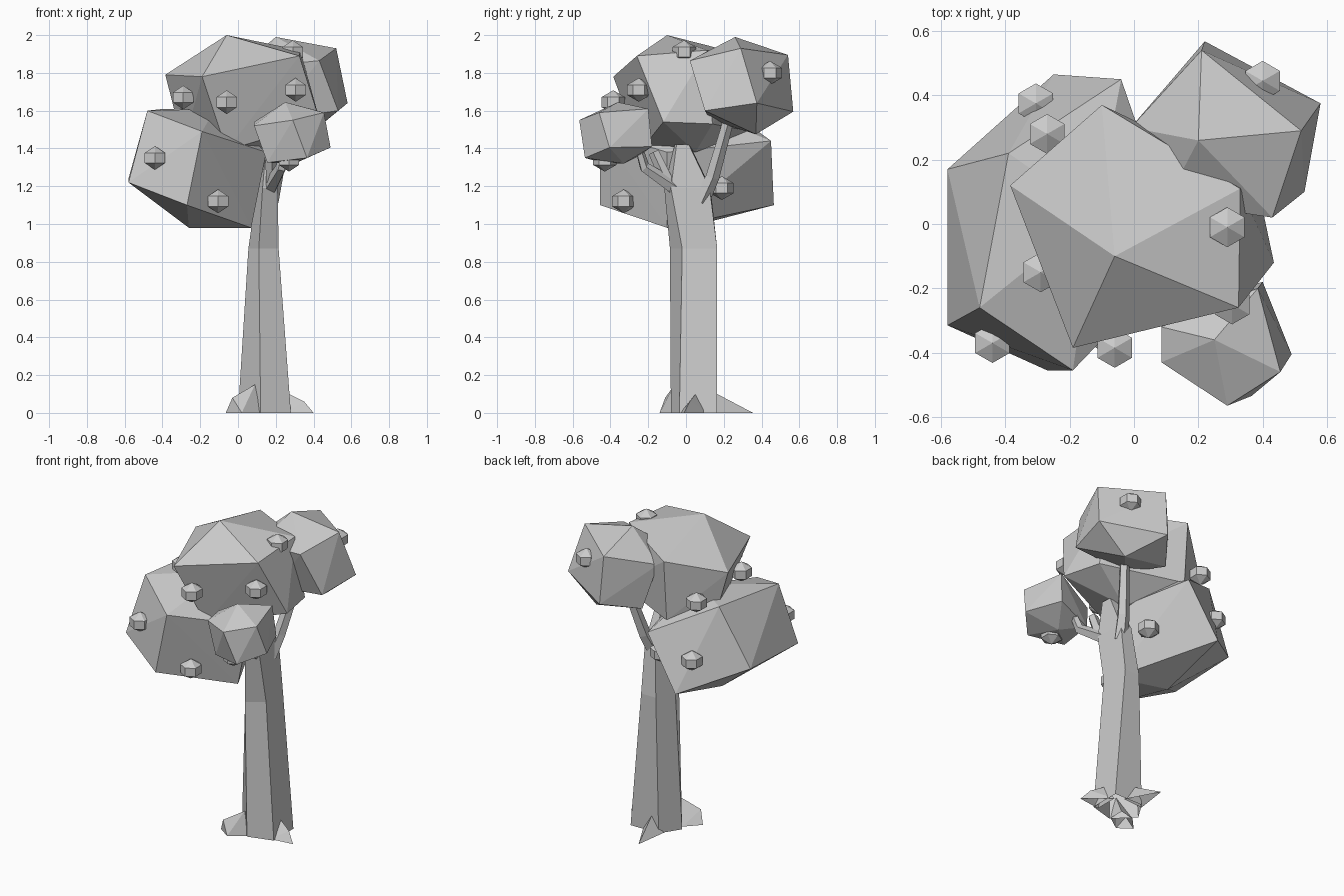
import bpy, bmesh
from math import cos, sin, tau
from mathutils import Vector


def finish(name, bm):
    bmesh.ops.recalc_face_normals(bm, faces=bm.faces)
    # the underside on the ground stays open
    ground = [f for f in bm.faces if all(v.co.z < 1e-4 for v in f.verts)]
    bmesh.ops.delete(bm, geom=ground, context='FACES')
    me = bpy.data.meshes.new(name)
    bm.to_mesh(me)
    bm.free()
    ob = bpy.data.objects.new(name, me)
    bpy.context.collection.objects.link(ob)
    return ob


def hull(name, points):
    """Flat-faced convex lump through a few corner points."""
    bm = bmesh.new()
    vs = [bm.verts.new(p) for p in points]
    res = bmesh.ops.convex_hull(bm, input=vs)
    junk = {v for v in res["geom_interior"] + res["geom_unused"]
            if isinstance(v, bmesh.types.BMVert) and v.is_valid}
    bmesh.ops.delete(bm, geom=list(junk), context='VERTS')
    return finish(name, bm)


def blob(name, top, upper, lower, bottom):
    """Leaf clump: five-sided low sphere, two rings between two poles."""
    return hull(name, [top, *upper, *lower, bottom])


def loft(name, rings):
    bm = bmesh.new()
    loops = [[bm.verts.new(p) for p in r] for r in rings]
    n = len(loops[0])
    for a, b in zip(loops, loops[1:]):
        for i in range(n):
            j = (i + 1) % n
            bm.faces.new((a[i], a[j], b[j], b[i]))
    bm.faces.new(loops[0][::-1])
    bm.faces.new(loops[-1])
    return finish(name, bm)


def branch(name, path, radii, sides=5):
    pts = [Vector(p) for p in path]
    q = (pts[-1] - pts[0]).to_track_quat('Z', 'Y')
    loft(name, [[p + q @ Vector((r * cos(tau * i / sides), r * sin(tau * i / sides), 0))
                 for i in range(sides)] for p, r in zip(pts, radii)])


# Trunk: five-sided, tapering upwards
trunk = {0: [(.28, -.035), (.28, .165), (.08, .165), (0, .04), (.12, -.08)],
         .87: [(.215, -.02), (.205, .165), (.1, .165), (.055, .03), (.11, -.085)],
         1.19: [(.21, -.08), (.205, .125), (.13, .13), (.1, 0), (.13, -.115)],
         1.42: [(.2, -.05), (.195, .015), (.155, .02), (.13, -.02), (.15, -.06)]}
loft("trunk", [[(x, y, z) for x, y in ring] for z, ring in trunk.items()])

# Branches into the leaf clumps
branch("back_branch", [(.17, .08, 1.12), (.2, .14, 1.25), (.26, .225, 1.55)], [.045, .038, .03])
branch("front_branch", [(.16, -.04, 1.18), (.23, -.22, 1.3), (.25, -.25, 1.4)], [.045, .03, .025])
branch("front_twig", [(.18, -.1, 1.23), (.17, -.17, 1.38)], [.035, .03])

# Roots
hull("root_left", [(-.065, -.08, 0), (.02, -.14, 0), (-.03, -.11, .08), (.02, .01, 0),
                   (.12, -.07, 0), (.09, -.06, .15), (.12, .03, 0)])
hull("root_right", [(.4, -.01, 0), (.35, .02, .06), (.27, .05, .1), (.25, -.03, 0),
                    (.25, .12, 0)])
hull("root_back", [(.09, .355, 0), (.13, .165, .1), (.06, .14, 0), (.2, .15, 0)])

# Leaf clumps
blob("crown_leaves", (-.06, -.1, 2),
     [(-.1, .37, 1.88), (.33, .11, 1.92), (.325, -.26, 1.89), (-.19, -.385, 1.78), (-.385, .12, 1.79)],
     [(-.1, .34, 1.49), (.38, .14, 1.53), (.435, -.12, 1.54), (-.06, -.24, 1.39), (-.29, .15, 1.42)],
     (.12, .05, 1.38))
blob("left_leaves", (-.12, .03, 1.61),
     [(-.48, -.26, 1.6), (-.19, -.455, 1.49), (.15, -.1, 1.38), (-.04, .45, 1.44), (-.39, .22, 1.61)],
     [(-.58, -.315, 1.22), (-.27, -.455, 1.1), (.07, -.1, .98), (-.25, .465, 1.1), (-.58, .17, 1.24)],
     (-.26, 0, .98))
blob("back_leaves", (.2, .26, 1.99),
     [(.21, .54, 1.895), (.52, .29, 1.93), (.43, .02, 1.865), (.1, .07, 1.83), (-.01, .3, 1.81)],
     [(.22, .568, 1.595), (.58, .375, 1.64), (.53, .1, 1.6), (.18, .13, 1.55), (.06, .36, 1.53)],
     (.38, .37, 1.475))
blob("front_leaves", (.25, -.36, 1.645),
     [(.085, -.43, 1.52), (.29, -.565, 1.55), (.455, -.46, 1.59), (.385, -.2, 1.61), (.085, -.32, 1.54)],
     [(.155, -.45, 1.325), (.365, -.535, 1.35), (.49, -.405, 1.405), (.4, -.18, 1.41), (.15, -.25, 1.36)],
     (.3, -.33, 1.32))

# Fruits: six-sided beads
fruits = [(-.44, -.37, 1.35), (-.105, -.33, 1.12), (-.06, -.385, 1.645), (-.29, -.15, 1.67),
          (.305, -.25, 1.71), (.29, -.01, 1.91), (.27, -.43, 1.34), (.4, .445, 1.8),
          (-.27, .28, 1.63), (-.305, .375, 1.3), (.05, .19, 1.19)]
for k, f in enumerate(fruits):
    c = Vector(f)
    ring = [c + Vector((.062 * sin(tau * i / 6), .062 * cos(tau * i / 6), h))
            for h in (-.027, .027) for i in range(6)]
    hull(f"fruit_{k + 1}", [c + Vector((0, 0, .063)), *ring, c - Vector((0, 0, .063))])
